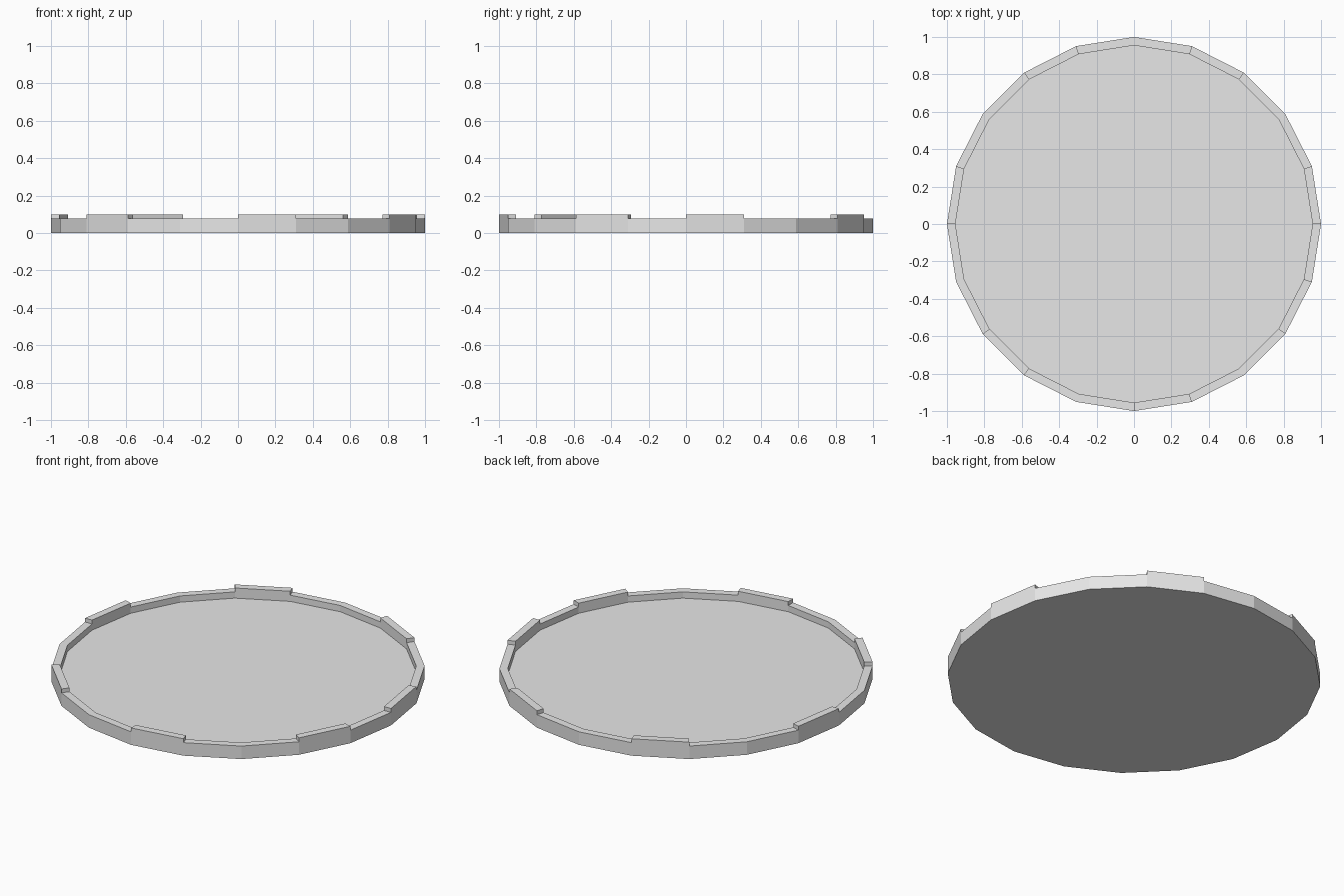
import bpy, bmesh
from math import cos, sin, tau
from mathutils import Vector

SIDES = 20
RIM_R, INNER_R = 1.0, 0.955
FLOOR_Z, RIM_Z, RAISED_Z = 0.04, 0.077, 0.1

cube = bpy.data.objects.get("Cube")
if cube:
    bpy.data.objects.remove(cube, do_unlink=True)

grey = bpy.data.materials.new("light_grey")
grey.use_nodes = True
colour = (0.8, 0.8, 0.8, 1)
grey.diffuse_color = colour
for node in grey.node_tree.nodes:
    if node.type == 'BSDF_PRINCIPLED':
        node.inputs["Base Color"].default_value = colour

bm = bmesh.new()


def ring(radius, z):
    """One loop of vertices around the tray."""
    return [bm.verts.new((radius * cos(tau * i / SIDES), radius * sin(tau * i / SIDES), z))
            for i in range(SIDES)]


def bridge(a, b):
    """Flat quads joining two loops, one per side."""
    return [bm.faces.new((a[i], a[(i + 1) % SIDES], b[(i + 1) % SIDES], b[i]))
            for i in range(SIDES)]


# Tray: underside, outer wall, rim top, inner wall, floor
bottom = ring(RIM_R, 0)
outer = ring(RIM_R, RIM_Z)
inner = ring(INNER_R, RIM_Z)
floor = ring(INNER_R, FLOOR_Z)
bm.faces.new(bottom[::-1])
bridge(bottom, outer)
rim_top = bridge(outer, inner)
bridge(inner, floor)
bm.faces.new(floor)

# Raised blocks on every third side of the rim
raised = bmesh.ops.extrude_face_region(bm, geom=rim_top[::3])
bmesh.ops.translate(bm, vec=Vector((0, 0, RAISED_Z - RIM_Z)),
                    verts=[g for g in raised["geom"] if isinstance(g, bmesh.types.BMVert)])
# Drop any covered rim faces left beneath the blocks
covered = [f for f in rim_top[::3] if f.is_valid]
if covered:
    bmesh.ops.delete(bm, geom=covered, context='FACES_ONLY')
bmesh.ops.recalc_face_normals(bm, faces=bm.faces[:])

mesh = bpy.data.meshes.new("round_tray")
bm.to_mesh(mesh)
bm.free()
mesh.materials.append(grey)
tray = bpy.data.objects.new("round_tray", mesh)
bpy.context.collection.objects.link(tray)
